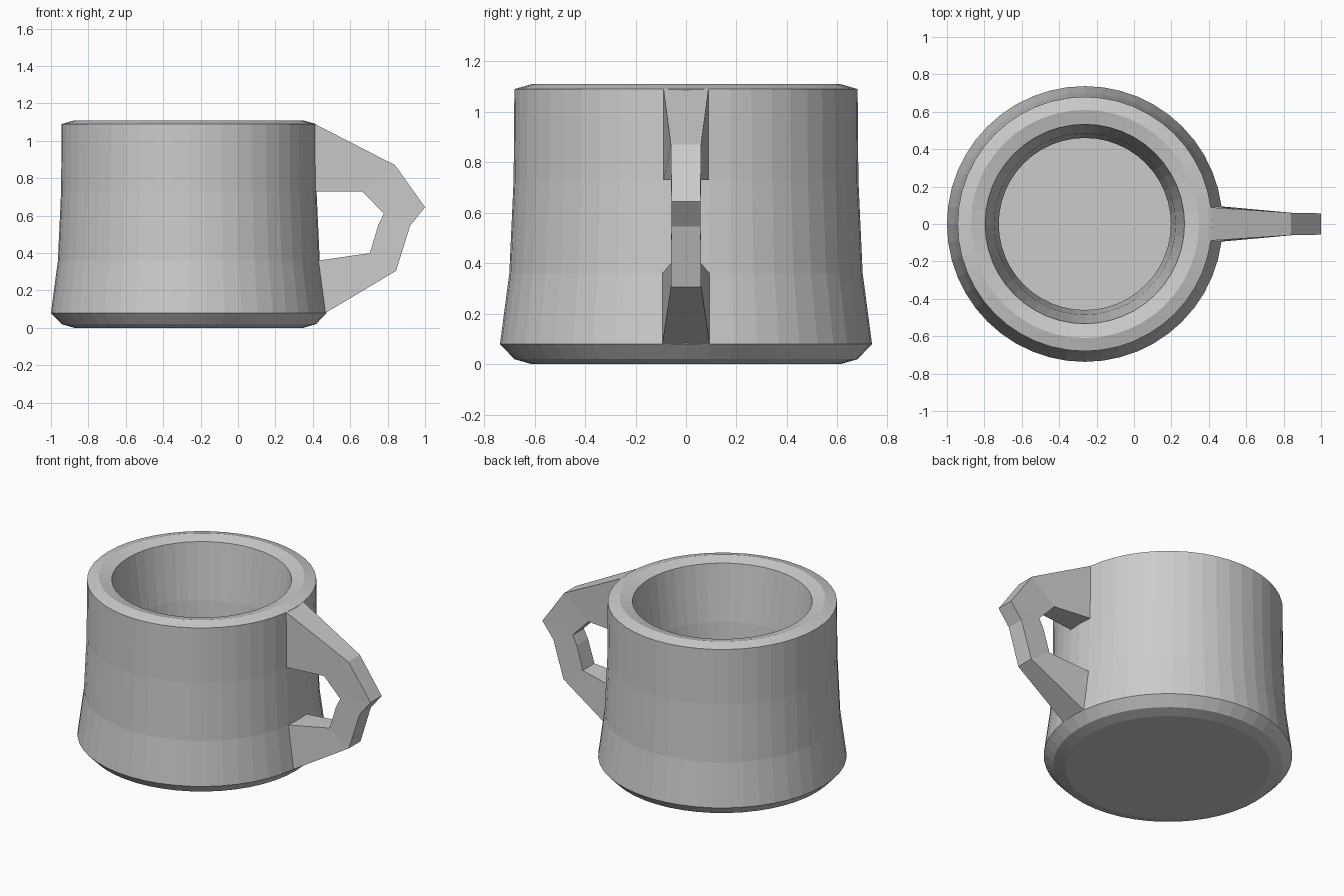
import bpy, bmesh
from math import cos, sin, tau

if "Cube" in bpy.data.objects:
    bpy.data.objects.remove(bpy.data.objects["Cube"])

SEGMENTS = 48
CENTRE_X = -0.263


def make_object(name, bm):
    bmesh.ops.recalc_face_normals(bm, faces=bm.faces)
    mesh = bpy.data.meshes.new(name)
    bm.to_mesh(mesh)
    bm.free()
    obj = bpy.data.objects.new(name, mesh)
    bpy.context.collection.objects.link(obj)
    return obj


def loft(name, rings):
    """Skin closed rings in order and cap both ends."""
    bm = bmesh.new()
    loops = [[bm.verts.new(p) for p in ring] for ring in rings]
    n = len(loops[0])
    for a, b in zip(loops, loops[1:]):
        for i in range(n):
            j = (i + 1) % n
            bm.faces.new((a[i], a[j], b[j], b[i]))
    bm.faces.new(loops[0])
    bm.faces.new(loops[-1])
    return make_object(name, bm)


# Cup: outside wall, rounded rim, then inside wall down to the floor (radius, z)
profile = [
    (0.61, 0.0), (0.68, 0.02), (0.737, 0.08), (0.70, 0.36), (0.683, 0.73),
    (0.68, 1.09), (0.61, 1.11), (0.533, 1.09),
    (0.485, 0.73), (0.46, 0.36), (0.463, 0.13),
]
loft("cup_body", [
    [(CENTRE_X + r * cos(tau * i / SEGMENTS), r * sin(tau * i / SEGMENTS), z)
     for i in range(SEGMENTS)]
    for r, z in profile
])

# Handle: outer point, inner point and half width of each cross-section
sections = [
    ((0.35, 1.09), (0.35, 0.73), 0.089),
    ((0.411, 1.09), (0.414, 0.73), 0.089),
    ((0.84, 0.87), (0.665, 0.73), 0.06),
    ((1.0, 0.645), (0.78, 0.61), 0.057),
    ((0.92, 0.545), (0.75, 0.55), 0.058),
    ((0.845, 0.305), (0.705, 0.40), 0.06),
    ((0.468, 0.08), (0.431, 0.36), 0.094),
    ((0.35, 0.08), (0.35, 0.36), 0.094),
]
loft("handle", [
    [(ox, -w, oz), (ox, w, oz), (ix, w, iz), (ix, -w, iz)]
    for (ox, oz), (ix, iz), w in sections
])
